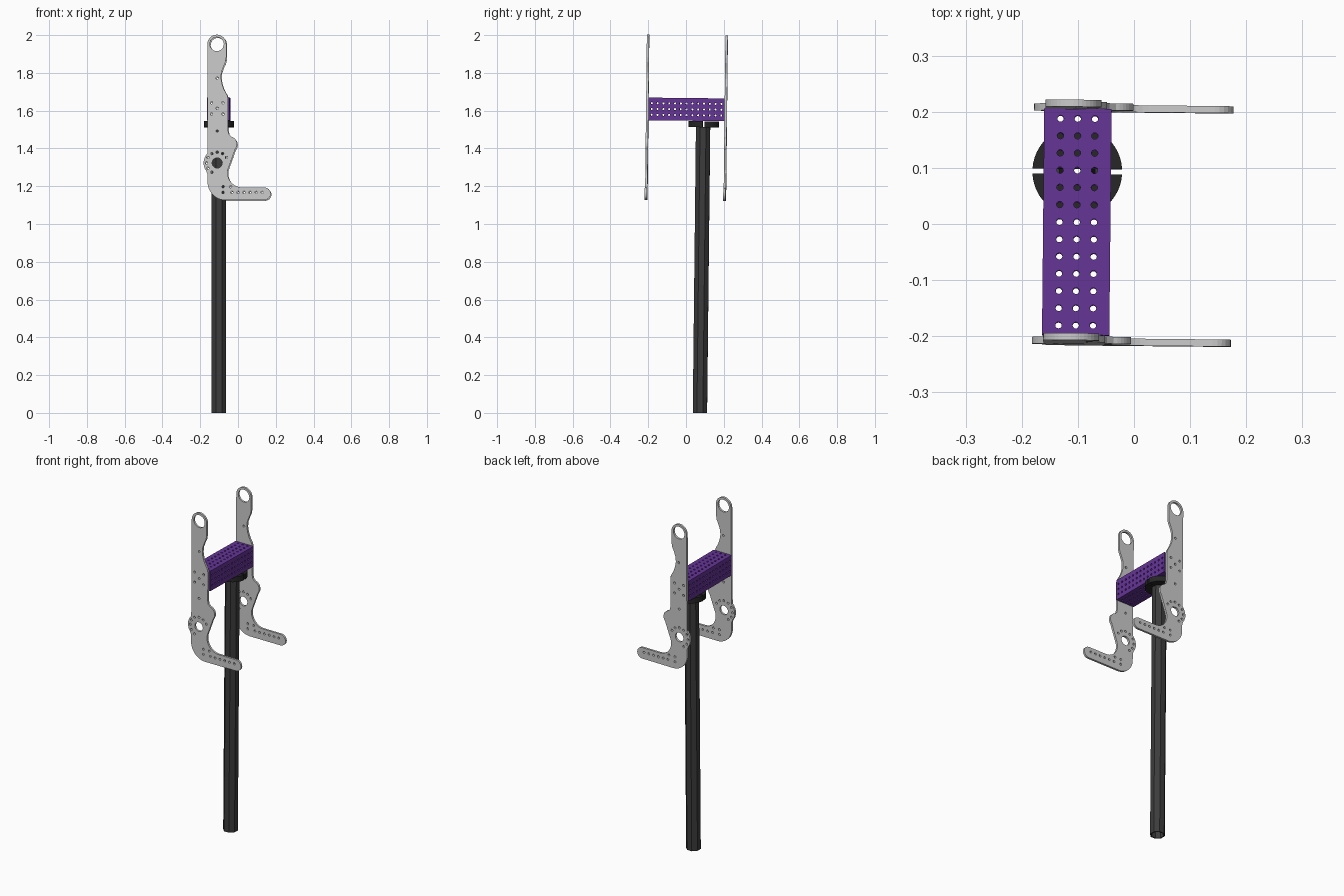
import bpy
from math import radians, cos, sin, pi
from mathutils import Matrix, Vector

if "Cube" in bpy.data.objects:
    bpy.data.objects.remove(bpy.data.objects["Cube"])

# The whole assembly leans very slightly
PIVOT = Vector((0, 0, 1.56))
LEAN = (Matrix.Translation(PIVOT) @ Matrix.Rotation(-0.01, 4, 'Z')
        @ Matrix.Rotation(-0.011, 4, 'X') @ Matrix.Translation(-PIVOT))
CX = -0.102      # x of the beam and post axis
CY = 0.0015      # y of the middle of the beam


def arc(x, y, r, a0, a1, n=12):
    return [(x + r * cos(radians(a0 + (a1 - a0) * i / n)),
             y + r * sin(radians(a0 + (a1 - a0) * i / n))) for i in range(n + 1)]


def ring(x, y, r, n=12, start=0):
    return arc(x, y, r, start, start + 360, n)[:-1]


def material(name, rgb):
    m = bpy.data.materials.new(name)
    m.diffuse_color = (*rgb, 1)
    m.use_nodes = True
    m.node_tree.nodes["Principled BSDF"].inputs["Base Color"].default_value = m.diffuse_color
    return m


def sheet(name, loops, thickness, matrix, mat=None):
    """Flat outline with holes, given a thickness and put in place."""
    cu = bpy.data.curves.new(name, 'CURVE')
    cu.dimensions = '2D'
    cu.fill_mode = 'BOTH'
    cu.extrude = thickness / 2
    for pts in loops:
        sp = cu.splines.new('POLY')
        sp.points.add(len(pts) - 1)
        for p, (x, y) in zip(sp.points, pts):
            p.co = (x, y, 0, 1)
        sp.use_cyclic_u = True
    tmp = bpy.data.objects.new(name, cu)
    bpy.context.collection.objects.link(tmp)
    dg = bpy.context.evaluated_depsgraph_get()
    me = bpy.data.meshes.new_from_object(tmp.evaluated_get(dg))
    bpy.data.objects.remove(tmp)
    me.transform(LEAN @ matrix)
    me.materials.clear()
    if mat:
        me.materials.append(mat)
    for p in me.polygons:
        p.use_smooth = False
    ob = bpy.data.objects.new(name, me)
    bpy.context.collection.objects.link(ob)
    return ob


purple = material("purple", (0.13, 0.035, 0.31))
dark = material("dark", (0.045, 0.045, 0.045))
black = material("black", (0.02, 0.02, 0.02))

# Hook plate outline in x, z, starting at the arm tip
outline = (arc(0.142, 1.158, 0.033, -90, 90)
           + arc(0.025, 1.269, 0.078, -90, -195)
           + arc(-0.045, 1.42, 0.042, -40, 75)
           + [(-0.046, 1.472), (-0.05, 1.49), (-0.05, 1.66), (-0.055, 1.68),
              (-0.072, 1.71), (-0.083, 1.74), (-0.088, 1.77), (-0.086, 1.80),
              (-0.075, 1.83), (-0.064, 1.855), (-0.06, 1.88)]
           + arc(-0.11, 1.95, 0.05, 0, 180, 20)
           + arc(-0.108, 1.321, 0.072, 135, 215)
           + [(-0.159, 1.262)]
           + arc(-0.063, 1.22, 0.096, 180, 270))

# Hook plate holes
holes = [ring(-0.11, 1.95, 0.037, 24), ring(-0.108, 1.321, 0.027, 20)]
small = [(-0.108 + 0.057 * cos(radians(a)), 1.321 + 0.057 * sin(radians(a)))
         for a in range(30, 241, 30)]
small += [(-0.108, 1.49), (-0.108, 1.77), (-0.108, 1.61)]
small += [(x, z) for x in (-0.138, -0.078) for z in (1.58, 1.64)]
small += [(-0.077 + dx, 1.195) for dx in (0, 0.04)]
small += [(x, 1.165) for x in (-0.077, -0.03, 0.002, 0.034, 0.066, 0.098, 0.13)]
holes += [ring(x, z, 0.0065) for x, z in small]

for label, y in (("front", CY - 0.208), ("back", CY + 0.208)):
    sheet(label + "_hook_plate", [outline] + holes, 0.0125,
          Matrix.Translation((0, y, 0)) @ Matrix.Rotation(pi / 2, 4, 'X'))

# Perforated square beam: four walls with a 3 x 13 grid of holes
SIZE, WALL, LENGTH, PITCH = 0.12, 0.008, 0.403, 0.0307
for k, label in enumerate(("top", "left", "bottom", "right")):
    w = SIZE / 2 if k % 2 == 0 else SIZE / 2 - WALL
    rect = [(-w, -LENGTH / 2), (w, -LENGTH / 2), (w, LENGTH / 2), (-w, LENGTH / 2)]
    grid = [ring(i * PITCH, j * PITCH, 0.0058)
            for i in (-1, 0, 1) for j in range(-6, 7)]
    sheet("beam_wall_" + label, [rect] + grid, WALL,
          Matrix.Translation((CX, CY, 1.607)) @ Matrix.Rotation(k * pi / 2, 4, 'Y')
          @ Matrix.Translation((0, 0, (SIZE - WALL) / 2)), purple)

# Hollow octagonal post
sheet("post", [ring(0, 0, 0.041, 8, 22.5), ring(0, 0, 0.034, 8, 22.5)], 1.515,
      Matrix.Translation((CX, 0.09, 1.515 / 2)), dark)

# Split collar under the beam
for label, a in (("back", 0), ("front", 180)):
    sheet("collar_half_" + label, [arc(0, 0, 0.08, a + 3.3, a + 176.7, 24)], 0.032,
          Matrix.Translation((CX, 0.093, 1.529)), black)
